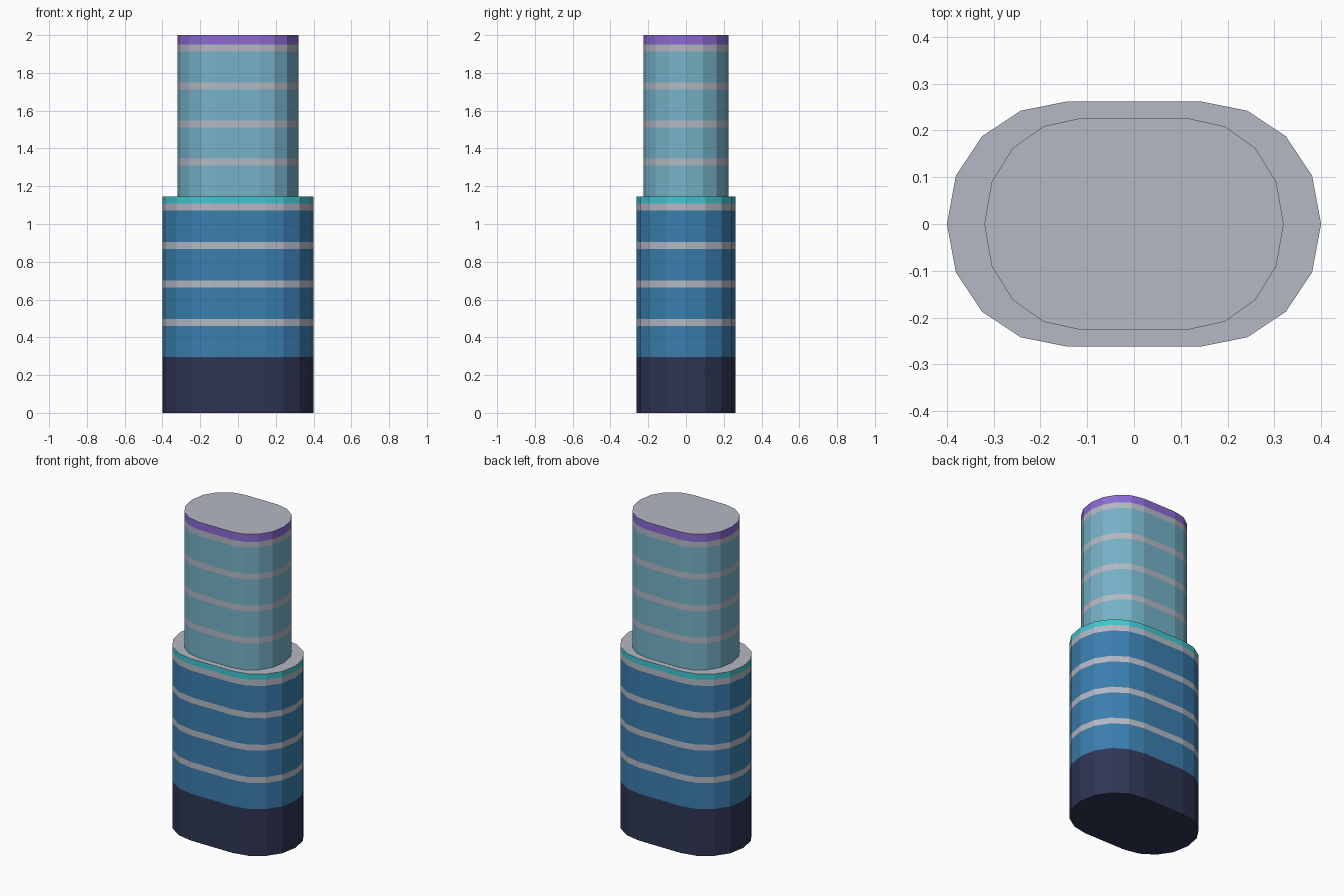
import bpy
import bmesh

cube = bpy.data.objects.get("Cube")
if cube:
    bpy.data.objects.remove(cube, do_unlink=True)


def linear(c):
    c /= 255
    return c / 12.92 if c <= 0.04045 else ((c + 0.055) / 1.055) ** 2.4


def make_material(name, r, g, b):
    mat = bpy.data.materials.new(name)
    colour = (linear(r), linear(g), linear(b), 1)
    mat.use_nodes = True
    mat.diffuse_color = colour
    mat.node_tree.nodes["Principled BSDF"].inputs["Base Color"].default_value = colour
    return mat


navy = make_material("navy", 47, 53, 84)
blue = make_material("blue", 58, 126, 174)
grey = make_material("light grey", 180, 184, 196)
teal = make_material("teal", 64, 198, 206)
pale = make_material("pale blue", 118, 178, 200)
purple = make_material("purple", 140, 106, 212)

# Rounded floor plan: one quarter at unit size, mirrored into a full loop
QUARTER = [(1, 0), (.952, .396), (.812, .716), (.605, .925), (.36, 1)]
HALF = QUARTER + [(-x, y) for x, y in reversed(QUARTER)]
PLAN = HALF + [(x, -y) for x, y in reversed(HALF[1:-1])]


def build_tier(name, half_x, half_y, bottom, bands, roof):
    """Stack coloured bands, given as (top height, material), into a closed tier."""
    mats = list(dict.fromkeys([m for _, m in bands] + [roof]))
    bm = bmesh.new()

    def ring(z):
        return [bm.verts.new((x * half_x, y * half_y, z)) for x, y in PLAN]

    lower = ring(bottom)
    bm.faces.new(lower[::-1]).material_index = mats.index(bands[0][1])
    for top, mat in bands:
        upper = ring(top)
        for i in range(len(PLAN)):
            j = (i + 1) % len(PLAN)
            face = bm.faces.new((lower[i], lower[j], upper[j], upper[i]))
            face.material_index = mats.index(mat)
        lower = upper
    bm.faces.new(lower).material_index = mats.index(roof)

    mesh = bpy.data.meshes.new(name)
    bm.to_mesh(mesh)
    bm.free()
    for mat in mats:
        mesh.materials.append(mat)
    obj = bpy.data.objects.new(name, mesh)
    bpy.context.collection.objects.link(obj)


def storeys(first, step, wall):
    """Four floors of wall, each topped by a thin grey strip."""
    bands = []
    for i in range(4):
        z = first + i * step
        bands += [(z, wall), (z + .037, grey)]
    return bands


# Wide lower tier: dark base, blue floors and a teal rim
build_tier("lower_tower", .4, .262, 0,
           [(.295, navy)] + storeys(.459, .204, blue) + [(1.145, teal)], grey)

# Narrow upper tier: pale floors and a purple rim
build_tier("upper_tower", .32, .226, 1.145,
           storeys(1.311, .201, pale) + [(2, purple)], grey)
